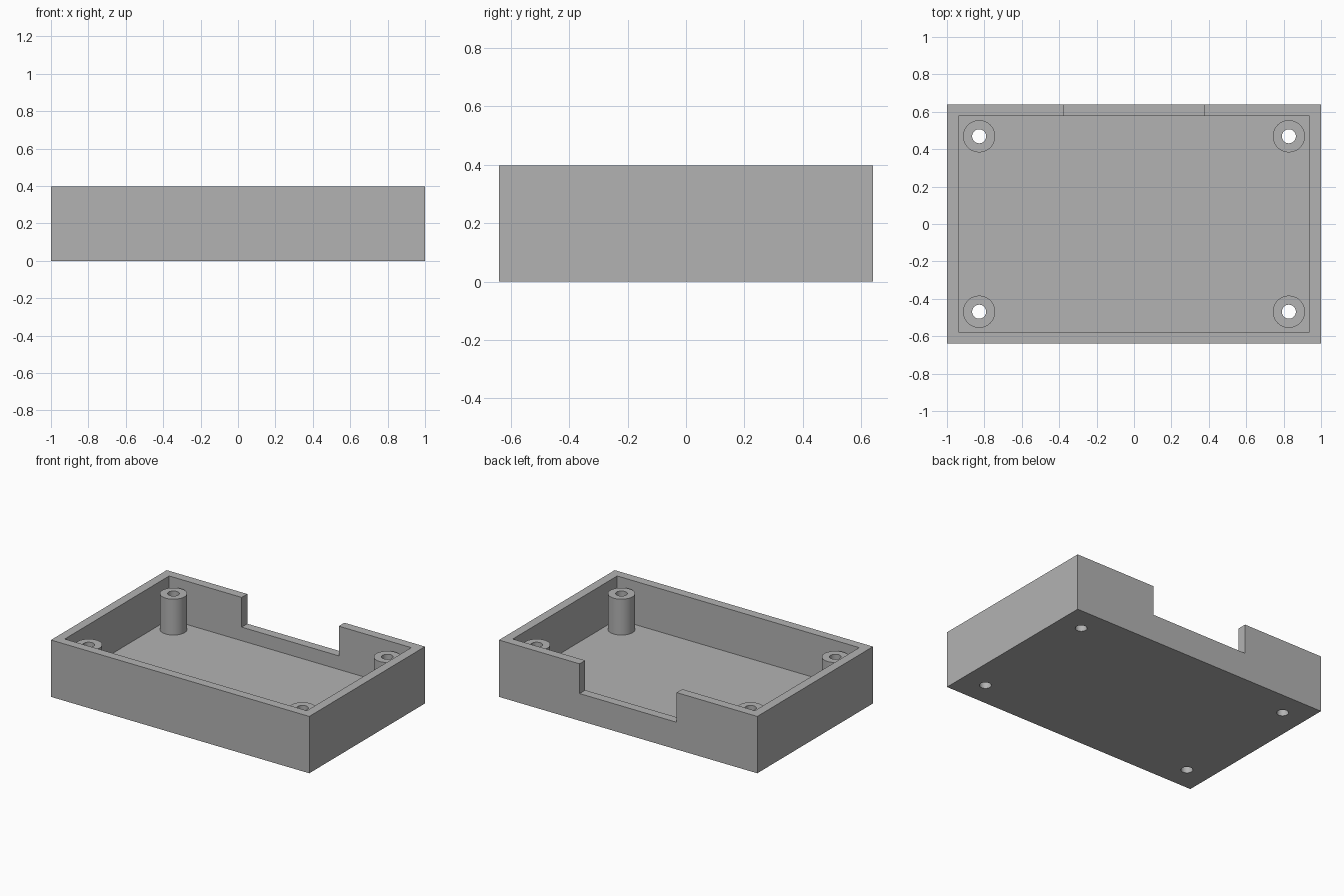
import bpy, bmesh, math
from mathutils import Matrix, Vector

if "Cube" in bpy.data.objects:
    bpy.data.objects.remove(bpy.data.objects["Cube"], do_unlink=True)

# Main dimensions
HALF_X, HALF_Y, HEIGHT = 1.0, 0.64, 0.398
WALL, FLOOR = 0.0625, 0.095
POST_X, POST_Y, POST_TOP = 0.828, 0.469, 0.346
POST_R, HOLE_R, SIDES = 0.086, 0.0375, 48
NOTCH_HALF, NOTCH_Z = 0.376, 0.19

grey = bpy.data.materials.new("plain grey")
grey.use_nodes = True
colour = (0.45, 0.45, 0.45, 1)
grey.diffuse_color = colour
grey.node_tree.nodes["Principled BSDF"].inputs["Base Color"].default_value = colour


def make_object(name, bm):
    bmesh.ops.recalc_face_normals(bm, faces=bm.faces)
    mesh = bpy.data.meshes.new(name)
    bm.to_mesh(mesh)
    bm.free()
    mesh.materials.append(grey)
    obj = bpy.data.objects.new(name, mesh)
    bpy.context.collection.objects.link(obj)
    return obj


def box(name, low, high):
    low, high = Vector(low), Vector(high)
    bm = bmesh.new()
    bmesh.ops.create_cube(bm, size=1, matrix=Matrix.Translation((low + high) / 2)
                          @ Matrix.Diagonal((*(high - low), 1)))
    return make_object(name, bm)


def select_only(obj):
    bpy.ops.object.select_all(action="DESELECT")
    obj.select_set(True)
    bpy.context.view_layer.objects.active = obj


def cut(target, cutter):
    cutter.hide_render = True
    mod = target.modifiers.new("cut", "BOOLEAN")
    mod.operation, mod.solver, mod.object = "DIFFERENCE", "EXACT", cutter
    select_only(target)
    bpy.ops.object.modifier_apply(modifier=mod.name)
    bpy.data.objects.remove(cutter, do_unlink=True)


corners = [(sx * POST_X, sy * POST_Y) for sx in (-1, 1) for sy in (-1, 1)]

# Open tray with a notch in the back wall
case = box("case", (-HALF_X, -HALF_Y, 0), (HALF_X, HALF_Y, HEIGHT))
inner_x, inner_y = HALF_X - WALL, HALF_Y - WALL
cut(case, box("cavity_cutter", (-inner_x, -inner_y, FLOOR), (inner_x, inner_y, 1)))
cut(case, box("notch_cutter", (-NOTCH_HALF, HALF_Y - 2 * WALL, NOTCH_Z), (NOTCH_HALF, 1, 1)))

# Screw holes through the floor
bm = bmesh.new()
for x, y in corners:
    bmesh.ops.create_cone(bm, cap_ends=True, segments=SIDES, radius1=HOLE_R, radius2=HOLE_R,
                          depth=1, matrix=Matrix.Translation((x, y, 0)))
cut(case, make_object("hole_cutter", bm))
parts = [case]

# Hollow posts standing on the floor
for x, y in corners:
    bm = bmesh.new()
    profile = [(HOLE_R, FLOOR), (HOLE_R, POST_TOP), (POST_R, POST_TOP), (POST_R, FLOOR)]
    verts = [bm.verts.new((r, 0, z)) for r, z in profile]
    edges = [bm.edges.new(pair) for pair in zip(verts, verts[1:])]
    bmesh.ops.spin(bm, geom=verts + edges, cent=(0, 0, 0), axis=(0, 0, 1),
                   angle=2 * math.pi, steps=SIDES, use_duplicate=False)
    bmesh.ops.remove_doubles(bm, verts=bm.verts, dist=0.0001)
    name = ("back" if y > 0 else "front") + ("_left" if x > 0 else "_right") + "_post"
    post = make_object(name, bm)
    # Outward normals on the open-ended tube
    side = max(post.data.polygons, key=lambda p: p.center.xy.length)
    if side.normal.dot(side.center * Vector((1, 1, 0))) < 0:
        post.data.flip_normals()
    post.location = (x, y, 0)
    parts.append(post)

for part in parts:
    select_only(part)
    bpy.ops.object.shade_smooth_by_angle(angle=math.radians(30))
